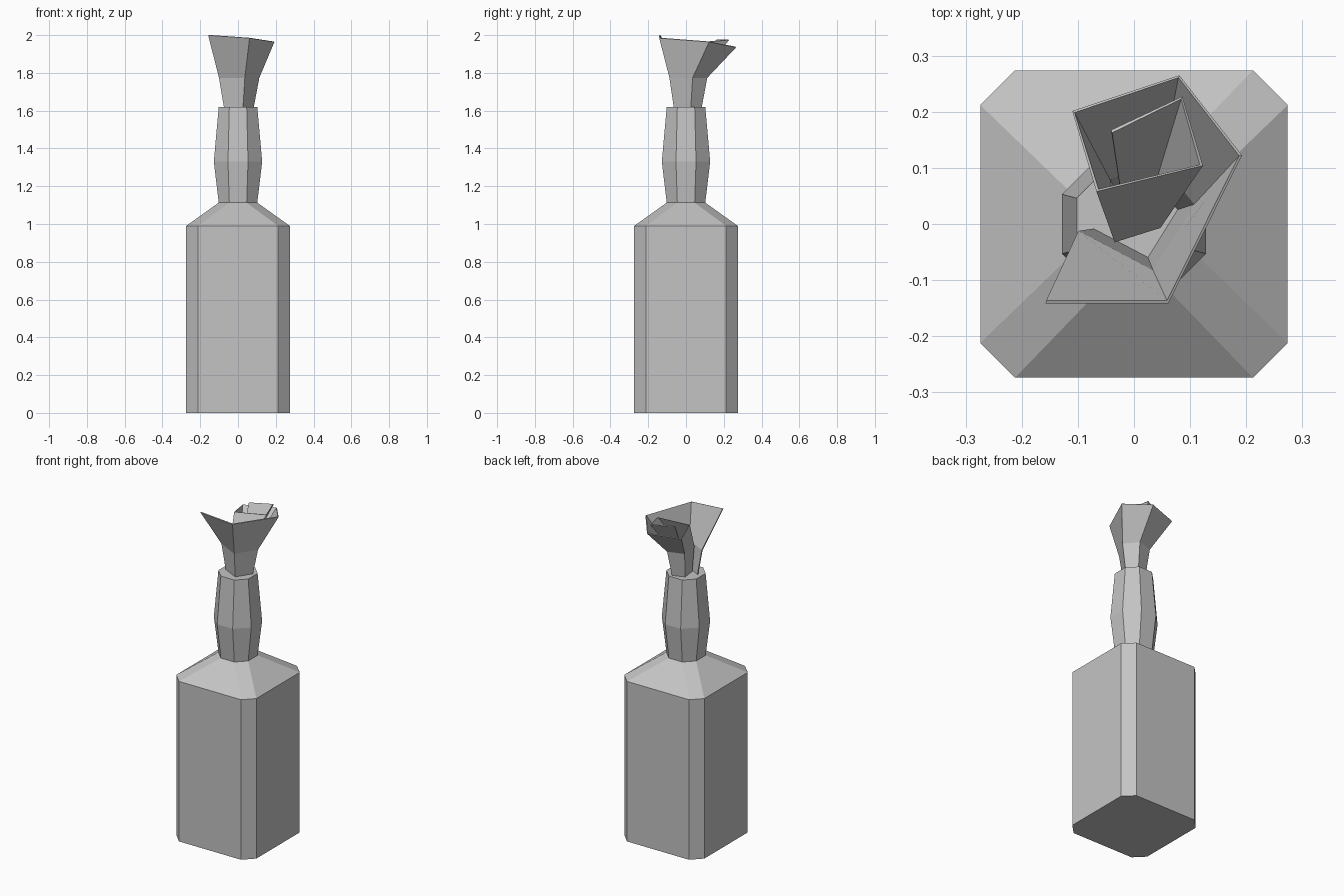
import bpy
import bmesh

cube = bpy.data.objects.get("Cube")
if cube:
    bpy.data.objects.remove(cube, do_unlink=True)

grey = bpy.data.materials.new("plain grey")
grey.use_nodes = True
colour = (0.55, 0.55, 0.55, 1)
grey.diffuse_color = colour
grey.node_tree.nodes["Principled BSDF"].inputs["Base Color"].default_value = colour


def finish(bm, name, recalc=True):
    """Turn a bmesh into a flat shaded grey object."""
    if recalc:
        bmesh.ops.recalc_face_normals(bm, faces=bm.faces)
    mesh = bpy.data.meshes.new(name)
    bm.to_mesh(mesh)
    bm.free()
    mesh.materials.append(grey)
    obj = bpy.data.objects.new(name, mesh)
    bpy.context.collection.objects.link(obj)
    return obj


def bridge(bm, lower, upper, closed):
    """Join two rows of vertices with quads."""
    count = len(lower)
    for i in range(count if closed else count - 1):
        j = (i + 1) % count
        bm.faces.new((lower[i], lower[j], upper[j], upper[i]))


def octagon(bm, half, flat, z):
    """Square ring with cut corners: half width and half length of each flat side."""
    corners = [(half, -flat), (half, flat), (flat, half), (-flat, half),
               (-half, flat), (-half, -flat), (-flat, -half), (flat, -half)]
    return [bm.verts.new((x, y, z)) for x, y in corners]


# Bottle: square body, sloping shoulder and bulging neck
bottle = bmesh.new()
sections = [(0.274, 0.212, 0), (0.274, 0.212, 0.99), (0.102, 0.046, 1.113),
            (0.128, 0.053, 1.33), (0.102, 0.046, 1.62)]
rings = [octagon(bottle, *section) for section in sections]
for lower, upper in zip(rings, rings[1:]):
    bridge(bottle, lower, upper, closed=True)
bottle.faces.new(rings[0])
bottle.faces.new(rings[-1])
finish(bottle, "bottle")

# Rolled cloth: a flaring strip that spirals inwards at the back
rim = [(-0.157, -0.139, 2.0), (0.06, -0.139, 1.985), (0.19, 0.122, 1.965),
       (0.08, 0.263, 1.937), (-0.108, 0.2, 1.93), (-0.065, 0.06, 1.95),
       (0.12, 0.105, 1.965), (0.085, 0.225, 1.975), (-0.04, 0.165, 1.975)]
waist = [(-0.1, -0.015), (0.035, -0.085), (0.11, 0.035), (0.05, 0.11),
         (-0.045, 0.08), (-0.033, -0.03), (0.045, -0.005), (0.04, 0.075),
         (-0.025, 0.065)]
cloth = bmesh.new()
foot_row = [cloth.verts.new((x * 0.7, y * 0.7, 1.6)) for x, y in waist]
waist_row = [cloth.verts.new((x, y, 1.775)) for x, y in waist]
rim_row = [cloth.verts.new(point) for point in rim]
bridge(cloth, foot_row, waist_row, closed=False)
bridge(cloth, waist_row, rim_row, closed=False)
rag = finish(cloth, "rolled_cloth", recalc=False)
thickness = rag.modifiers.new("thickness", 'SOLIDIFY')
thickness.thickness = 0.006
thickness.offset = 0
